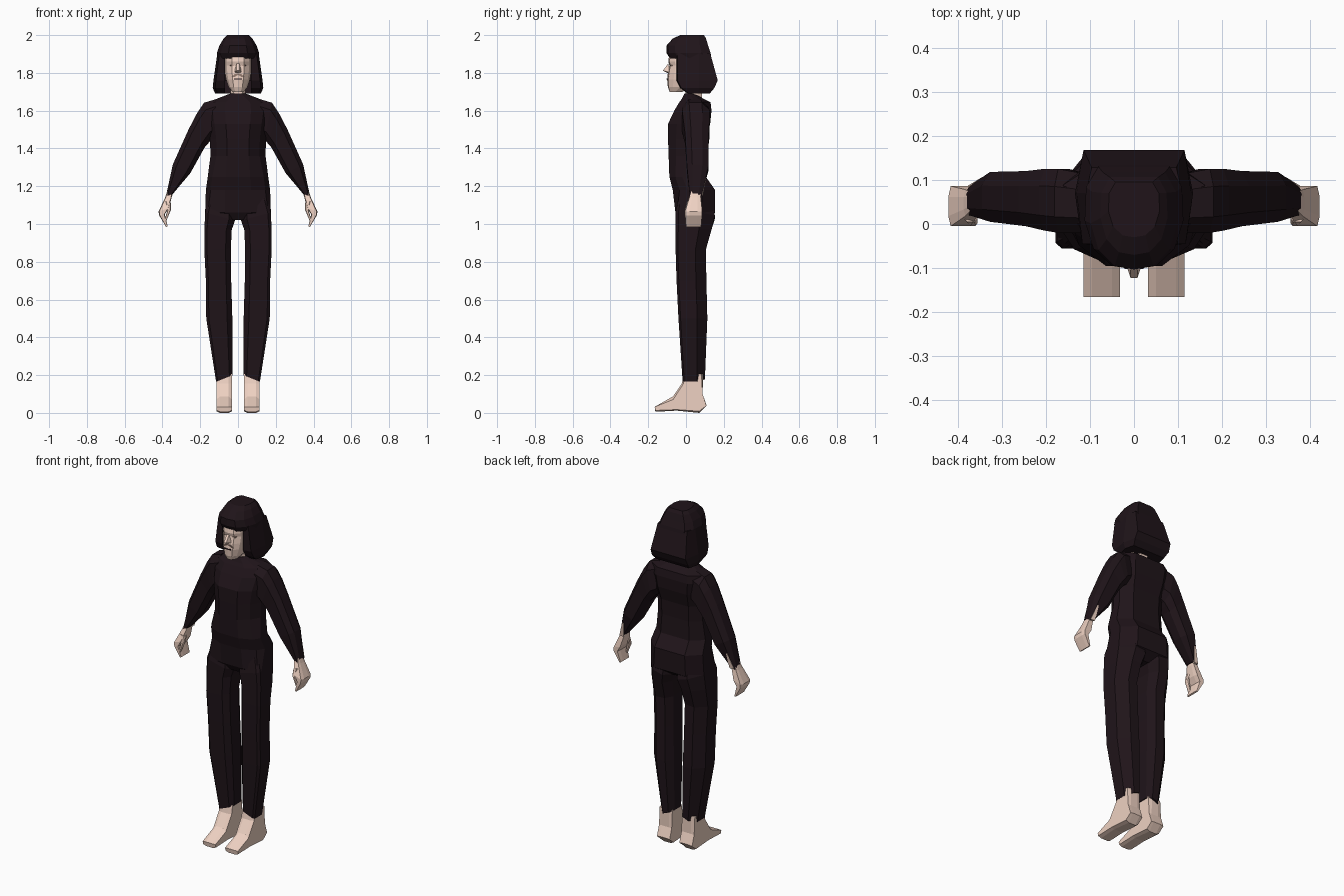
import bpy, bmesh


def material(name, rgb):
    m = bpy.data.materials.new(name)
    m.diffuse_color = (*rgb, 1)
    return m


DARK = material("dark_cloth", (0.014, 0.007, 0.010))
SKIN = material("skin", (0.86, 0.64, 0.54))
SHADE = material("shaded_skin", (0.40, 0.27, 0.22))


def both(right):
    """Mirror a front-to-back half section into a closed one."""
    return right + [(-x, y) for x, y in reversed(right)]


# Cross-sections: first value runs inner -> outer, second front -> back
OCT = both([(.6, -1), (1, -.5), (1, .45), (.6, 1)])
BOX = both([(.8, -1), (1, -.5), (1, .45), (.8, 1)])
CHEST = both([(.4, -1), (.78, -.58), (1, 0), (1, .5), (.6, 1)])
WAIST = both([(.4, -1), (.85, -.68), (1, -.3), (1, .4), (.58, 1)])
HIP = both([(.4, -1), (.92, -.92), (1, -.75), (1, .3), (.6, 1)])
LEG = [(.8, -1), (1, -.85), (1, .3), (.25, 1), (-.6, 1), (-1, .45), (-1, -.6), (-.6, -1)]
ROUND = [(0, -1)] + both([(.45, -.93), (.82, -.6), (1, -.05), (.97, .6), (.72, 1)])


def ring(ox, oz, ix, iz, yf, yb, sec=OCT):
    """Section spanning outer and inner points in xz, and front/back in y."""
    out = []
    for a, b in sec:
        t, u = (a + 1) / 2, (b + 1) / 2
        out.append((ix + (ox - ix) * t, yf + (yb - yf) * u, iz + (oz - iz) * t))
    return out


def finish(name, bm, mat, mirror):
    bmesh.ops.recalc_face_normals(bm, faces=bm.faces)
    me = bpy.data.meshes.new(name)
    bm.to_mesh(me)
    bm.free()
    me.materials.append(mat)
    ob = bpy.data.objects.new(name, me)
    bpy.context.collection.objects.link(ob)
    if mirror:
        mod = ob.modifiers.new("Mirror", 'MIRROR')
        mod.use_mirror_merge = False
    return ob


def loft(name, rings, mat, mirror=False):
    bm = bmesh.new()
    vs = [[bm.verts.new(p) for p in r] for r in rings]
    n = len(vs[0])
    for a, b in zip(vs, vs[1:]):
        for i in range(n):
            j = (i + 1) % n
            bm.faces.new((a[i], a[j], b[j], b[i]))
    bm.faces.new(vs[0])
    bm.faces.new(vs[-1])
    return finish(name, bm, mat, mirror)


def hull(name, pts, mat, mirror=False):
    bm = bmesh.new()
    for p in pts:
        bm.verts.new(p)
    bmesh.ops.convex_hull(bm, input=bm.verts)
    return finish(name, bm, mat, mirror)


def level(z, hx, yf, yb, sec=CHEST):
    return ring(hx, z, -hx, z, yf, yb, sec)


# Torso, from crotch to collar; the hips are boxier to meet the legs
loft("torso", [level(*r) for r in [
    (1.02, .045, -.03, .10, HIP), (1.06, .174, -.056, .154, HIP), (1.18, .170, -.07, .154, WAIST),
    (1.25, .16, -.088, .105, WAIST), (1.36, .146, -.092, .100), (1.45, .148, -.095, .105),
    (1.53, .160, -.095, .128), (1.60, .172, -.062, .135), (1.645, .160, -.035, .130),
    (1.662, .115, -.022, .095), (1.69, .042, -.008, .045)]], DARK)

# Trouser legs with slanted hems
loft("trouser_leg", [ring(*r, LEG) for r in [
    (.150, 1.14, .020, 1.14, -.04, .130), (.174, 1.06, .016, 1.02, -.056, .153),
    (.178, .97, .033, .97, -.055, .135),
    (.178, .86, .038, .87, -.055, .105), (.170, .70, .036, .70, -.050, .108),
    (.168, .50, .030, .50, -.040, .113), (.116, .165, .028, .20, -.018, .100)]], DARK, True)

# Sleeves
loft("sleeve", [ring(*r) for r in [
    (.120, 1.66, .110, 1.47, -.02, .115), (.180, 1.642, .140, 1.45, -.02, .125),
    (.215, 1.59, .155, 1.43, -.015, .125), (.262, 1.500, .177, 1.405, -.005, .120),
    (.345, 1.315, .252, 1.27, .005, .118), (.382, 1.145, .344, 1.160, .020, .085)]], DARK, True)

# Skin showing through the slit at the back of each cuff
hull("cuff_slit", [(.348, .089, 1.15), (.376, .087, 1.15), (.345, .106, 1.24),
                   (.335, .106, 1.24), (.362, .05, 1.15), (.34, .06, 1.24)], SKIN, True)

# Hands: palm, then fingers bent inwards
loft("hand", [ring(*r, BOX) for r in [
    (.372, 1.18, .348, 1.185, .032, .072), (.386, 1.14, .350, 1.145, .018, .078),
    (.421, 1.065, .366, 1.085, -.005, .086), (.417, 1.045, .388, 1.05, -.005, .085),
    (.381, .985, .372, .988, 0, .080)]], SKIN, True)
loft("thumb", [ring(*r) for r in [
    (.385, 1.12, .355, 1.11, .005, .035), (.375, 1.07, .355, 1.075, -.004, .02),
    (.390, 1.015, .380, 1.015, -.003, .014)]], SKIN, True)

# Feet: side profile repeated across the width, pulled in at the edges
FOOT = [(-.012, .205), (-.022, .155), (-.068, .088), (-.166, .032), (-.162, .006),
        (-.05, .012), (.07, 0), (.108, .042), (.088, .10), (.09, .205)]


def foot_slice(x, s):
    return [(x, .035 + (y - .035) * (.5 + s / 2) if z > .1 else y,
             .03 + (z - .03) * s if z < .1 else z) for y, z in FOOT]


loft("foot", [foot_slice(x, s) for x, s in
              [(.032, .7), (.05, 1), (.095, 1), (.115, .7)]], SKIN, True)

# Neck and head
loft("neck", [level(1.64, .04, .0, .085, OCT), level(1.78, .04, -.01, .085, OCT)], SKIN)
loft("head", [level(*r, ROUND) for r in [
    (1.70, .030, -.086, -.02), (1.725, .050, -.096, .04), (1.765, .063, -.100, .07),
    (1.80, .069, -.096, .08), (1.84, .071, -.088, .08), (1.86, .071, -.094, .08),
    (1.92, .068, -.085, .08)]], SKIN)
hull("nose", [(-.007, -.094, 1.85), (.007, -.094, 1.85), (-.02, -.085, 1.803), (.02, -.085, 1.803),
              (-.008, -.122, 1.812), (.008, -.122, 1.812), (0, -.09, 1.795)], SKIN)

# Facial details
hull("moustache", [(x, y, z) for x, z in [(-.035, 1.777), (.035, 1.777), (-.018, 1.793), (.018, 1.793)]
                   for y in (-.103 + abs(x) * .25, -.06)], SHADE)
hull("mouth", [(x, y, z) for x in (-.022, .022) for z in (1.764, 1.769) for y in (-.102, -.07)], DARK)
hull("eye", [(x, y, z) for x in (.024, .042) for z in (1.837, 1.841)
             for y in (-.092 + x * .2, -.05)], SHADE, True)

# Hair crown with a rounded fringe
loft("hair_crown", [level(*r, ROUND) for r in [
    (1.875, .108, -.085, .135), (1.905, .112, -.103, .130), (1.945, .098, -.103, .117),
    (1.982, .076, -.070, .106), (2.0, .058, -.030, .095)]], DARK)


# Hair curtain: C-shaped section open around the face
def curtain(z, hx, f, b):
    right = [(.068, f), (hx * .9, f + .005), (hx, .07), (hx * .88, b)]
    return [(x, y, z) for x, y in both(right) + [(-.068, b - .06), (.068, b - .06)]]


loft("hair_curtain", [curtain(*r) for r in [
    (1.905, .109, -.05, .128), (1.76, .130, -.05, .168),
    (1.72, .134, -.03, .150), (1.69, .120, .01, .125)]], DARK)
